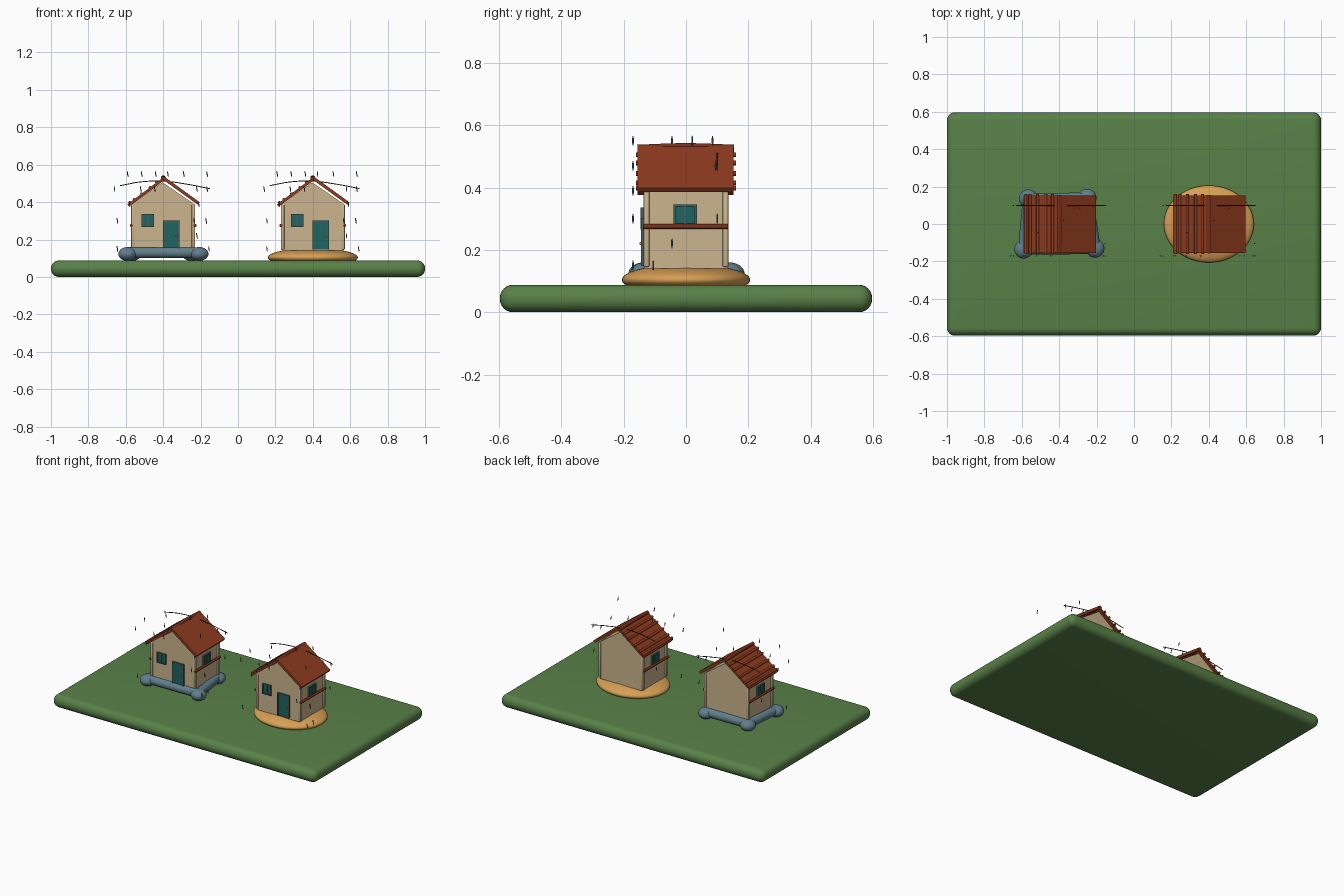
import bpy, bmesh, math
from mathutils import Vector

cube = bpy.data.objects.get("Cube")
if cube:
    bpy.data.objects.remove(cube, do_unlink=True)


def material(name, rgb):
    m = bpy.data.materials.new(name)
    m.use_nodes = True
    m.diffuse_color = (*rgb, 1)
    bsdf = next(n for n in m.node_tree.nodes if n.type == 'BSDF_PRINCIPLED')
    bsdf.inputs["Base Color"].default_value = (*rgb, 1)
    return m


GRASS = material("grass green", (.10, .22, .065))
WALL = material("cream plaster", (.60, .46, .27))
ROOF = material("roof red", (.28, .045, .014))
TIMBER = material("dark red timber", (.19, .03, .011))
STONE = material("blue grey stone", (.12, .21, .26))
SAND = material("sand", (.68, .35, .09))
TEAL = material("teal paint", (.014, .125, .125))
FRAME = material("muted teal frame", (.05, .12, .11))
RAIN = material("rain blue", (.06, .13, .19))
WIRE = material("dark wire", (.02, .03, .035))


def finish(ob, mat, smooth=False):
    ob.data.materials.append(mat)
    if smooth:
        bpy.ops.object.select_all(action='DESELECT')
        ob.select_set(True)
        bpy.context.view_layer.objects.active = ob
        bpy.ops.object.shade_smooth_by_angle(angle=math.radians(40))
    return ob


def from_bmesh(name, bm, mat, smooth=False):
    me = bpy.data.meshes.new(name)
    bmesh.ops.recalc_face_normals(bm, faces=bm.faces)
    bm.to_mesh(me)
    bm.free()
    ob = bpy.data.objects.new(name, me)
    bpy.context.collection.objects.link(ob)
    return finish(ob, mat, smooth)


def box(name, centre, size, mat, bevel=0, segments=2):
    bm = bmesh.new()
    bmesh.ops.create_cube(bm, size=1)
    bmesh.ops.scale(bm, vec=size, verts=bm.verts)
    bmesh.ops.translate(bm, vec=centre, verts=bm.verts)
    if bevel:
        bmesh.ops.bevel(bm, geom=bm.edges[:], offset=bevel, segments=segments,
                        profile=.5, affect='EDGES')
    return from_bmesh(name, bm, mat, bevel > 0)


def prism(name, profile, y0, y1, mat):
    """Extrude an x,z outline from y0 to y1."""
    bm = bmesh.new()
    face = bm.faces.new([bm.verts.new((x, y0, z)) for x, z in profile])
    ext = bmesh.ops.extrude_face_region(bm, geom=[face])
    verts = [v for v in ext["geom"] if isinstance(v, bmesh.types.BMVert)]
    bmesh.ops.translate(bm, vec=(0, y1 - y0, 0), verts=verts)
    return from_bmesh(name, bm, mat)


def ball(name, centre, radii, mat, segments=32, tilt=0):
    bm = bmesh.new()
    bmesh.ops.create_uvsphere(bm, u_segments=segments, v_segments=segments // 2, radius=1)
    bmesh.ops.scale(bm, vec=radii, verts=bm.verts)
    ob = from_bmesh(name, bm, mat, True)
    ob.location = centre
    ob.rotation_euler.y = tilt
    return ob


def rod(name, points, radius, mat):
    """Round bar through a few points."""
    cu = bpy.data.curves.new(name, 'CURVE')
    cu.dimensions = '3D'
    cu.bevel_depth = radius
    cu.bevel_resolution = 3
    cu.use_fill_caps = True
    sp = cu.splines.new('BEZIER')
    sp.bezier_points.add(len(points) - 1)
    for bp, p in zip(sp.bezier_points, points):
        bp.co = p
        bp.handle_left_type = bp.handle_right_type = 'AUTO'
    ob = bpy.data.objects.new(name, cu)
    bpy.context.collection.objects.link(ob)
    return finish(ob, mat)


def slab(name, top, eave, cx, thick, mat):
    """Sloping roof sheet between ridge and eave."""
    a, b = Vector(top), Vector(eave)
    d = (b - a).normalized()
    n = Vector((-d.y, d.x)) * thick / 2
    prism(name, [(p.x + cx, p.y) for p in (a + n, b + n, b - n, a - n)], -.155, .152, mat)


def window(name, centre, width, height, axis):
    """Framed pane with a mullion; axis is the wall's normal direction."""
    def part(label, u, z, w, h, depth, mat):
        pos, size = list(centre), [depth, depth, h]
        pos[1 - axis] += u
        pos[2] += z
        size[1 - axis] = w
        box(f"{name}_{label}", pos, size, mat)
    bar = .007
    part("pane", 0, 0, width, height, .008, TEAL)
    for s in (-1, 1):
        part("frame_side", s * (width - bar) / 2, 0, bar, height, .02, FRAME)
        part("frame_rail", 0, s * (height - bar) / 2, width, bar, .02, FRAME)
    part("mullion", 0, 0, bar, height, .016, FRAME)


def house(cx):
    # walls, gable and corner posts
    box("house_walls", (cx, 0, .265), (.32, .268, .25), WALL)
    prism("gable", [(cx - .168, .388), (cx + .168, .388), (cx - .004, .506)],
          -.137, .135, WALL)
    for sx in (-1, 1):
        for sy in (-1, 1):
            box("corner_post", (cx + sx * .161, sy * .127, .267), (.02, .02, .245), WALL, .006)
        # side beam and side window
        rod("side_beam", [(cx + sx * .17, y, .275) for y in (-.138, .134)], .0085, TIMBER)
        window("side_window", (cx + sx * .161, -.003, .313), .075, .066, 0)

    # roof sheets, battens on one slope, arched ridge pole
    slab("roof_right_slope", (0, .522), (-.187, .382), cx, .015, ROOF)
    slab("roof_left_slope", (0, .530), (.191, .392), cx, .017, ROOF)
    for x in (-.178, -.155, -.115, -.07, -.035):
        z = .531 + x * .75
        rod("roof_batten", [(cx + x, -.16, z), (cx + x, .16, z)], .008, ROOF)
    rod("ridge_pole", [(cx, -.156, .525), (cx, 0, .53), (cx, .154, .525)], .013, TIMBER)

    # door, knob and front window
    box("door", (cx + .043, -.136, .223), (.074, .012, .15), TEAL)
    for sx in (-1, 1):
        box("door_jamb", (cx + .043 + sx * .04, -.136, .225), (.008, .018, .155), FRAME)
    box("door_lintel", (cx + .043, -.136, .299), (.088, .018, .008), FRAME)
    ball("door_knob", (cx + .072, -.145, .22), (.005, .005, .005), SAND, 12)
    window("front_window", (cx - .083, -.136, .301), .066, .07, 1)

    # overhead wire
    path = [(-.23, .488), (-.12, .508), (0, .512), (.12, .497), (.25, .472)]
    rod("wire", [(cx + x, .1, z) for x, z in path], .0025, WIRE)

    # slanting raindrops, by height: (x, y) places
    drops = {
        .55: [(-.19, -.17), (-.115, -.045), (.025, .02), (.11, .085), (.235, -.17), (-.04, -.17)],
        .47: [(-.26, -.17), (-.12, -.17), (-.045, -.17), (.18, .095), (.235, .1)],
        .39: [(-.18, -.17), (.19, -.17)],
        .30: [(-.245, .1), (.23, .1), (.165, -.17)],
        .22: [(.18, -.045)],
        .15: [(-.245, -.17), (.245, -.17), (.245, -.105)],
    }
    for z, places in drops.items():
        for x, y in places:
            ball("raindrop", (cx + x, y, z), (.003, .003, .017), RAIN, 10, -.15)


# lawn with fully rounded rim
box("lawn", (0, 0, .044), (2, 1.194, .088), GRASS, .042, 6)

# rock foundation: corner boulders joined by round beams
corners = [(-.59, -.135), (-.208, -.13), (-.25, .138), (-.565, .135)]
for i, (x, y) in enumerate(corners):
    ball("corner_boulder", (x, y, .123), (.05, .05, .037), STONE)
    nx, ny = corners[(i + 1) % 4]
    rod("foundation_beam", [(x, y, .13), (nx, ny, .13)], .03, STONE)
box("foundation_floor", (-.4, 0, .14), (.32, .26, .02), STONE)

# sand mound
ball("sand_mound", (.4, 0, .104), (.241, .206, .05), SAND, 48)

house(-.4)
house(.4)
